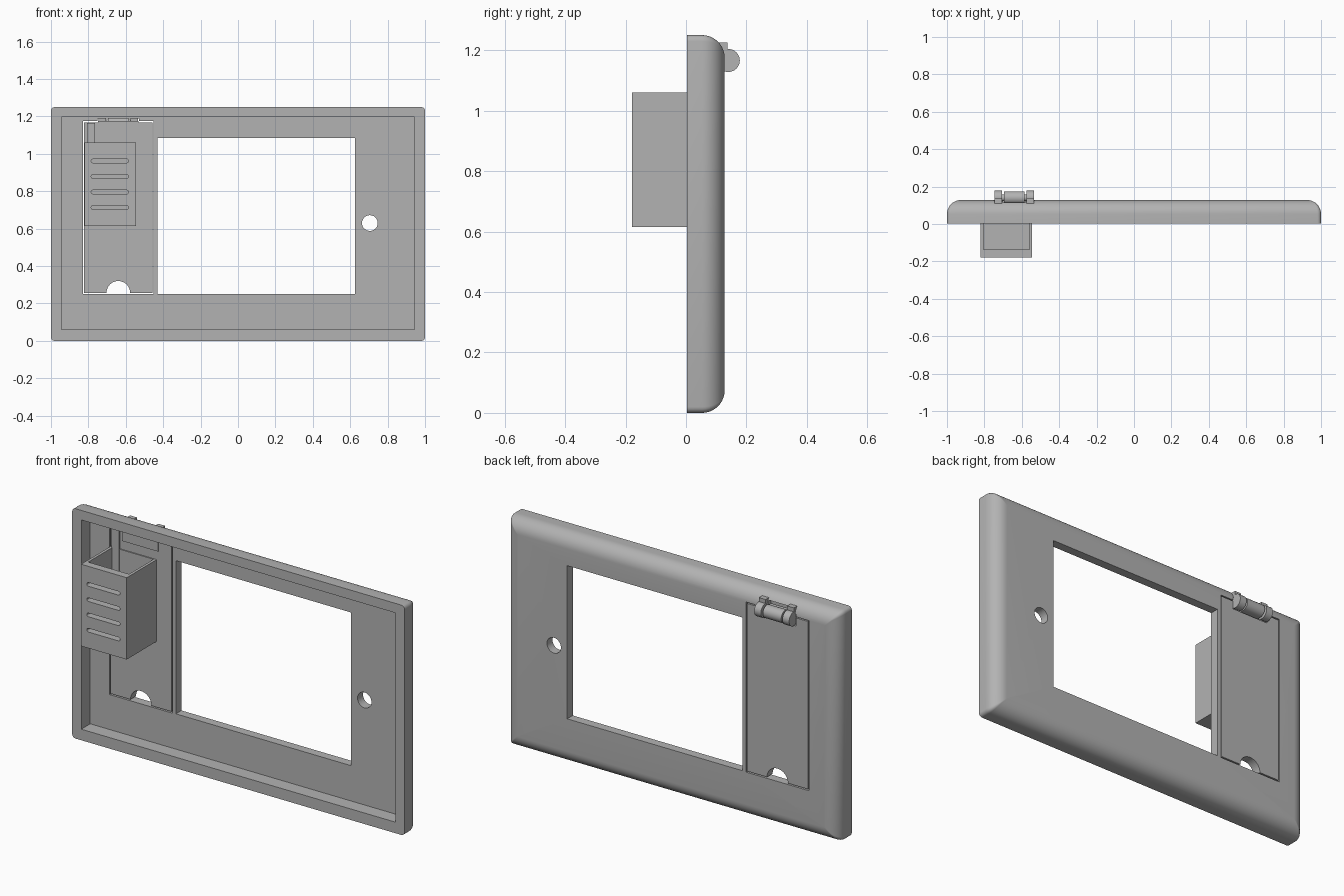
import bpy, bmesh
from math import sin, cos, pi

if "Cube" in bpy.data.objects:
    bpy.data.objects.remove(bpy.data.objects["Cube"])

grey = bpy.data.materials.new("plain_grey")
grey.use_nodes = True
grey.diffuse_color = (0.45, 0.45, 0.45, 1)
grey.node_tree.nodes["Principled BSDF"].inputs["Base Color"].default_value = (0.45, 0.45, 0.45, 1)

FRONT, FLOOR, BACK = 0.003, 0.08, 0.128   # plate depth levels
HEIGHT = 1.25
HINGE_X, HINGE_Y, HINGE_Z = -0.64, 0.14, 1.166


def finish(name, bm):
    bmesh.ops.recalc_face_normals(bm, faces=bm.faces)
    mesh = bpy.data.meshes.new(name)
    bm.to_mesh(mesh)
    bm.free()
    mesh.materials.append(grey)
    obj = bpy.data.objects.new(name, mesh)
    bpy.context.collection.objects.link(obj)
    return obj


def box(name, x, y, z):
    """Box from (low, high) pairs on each axis."""
    bm = bmesh.new()
    bmesh.ops.create_cube(bm, size=1)
    for v in bm.verts:
        v.co = [r[0] if c < 0 else r[1] for c, r in zip(v.co, (x, y, z))]
    return finish(name, bm)


def extrude_outline(name, points, y0, y1):
    bm = bmesh.new()
    face = bm.faces.new([bm.verts.new((x, y0, z)) for x, z in points])
    out = bmesh.ops.extrude_face_region(bm, geom=[face])
    for v in out["geom"]:
        if isinstance(v, bmesh.types.BMVert):
            v.co.y = y1
    return finish(name, bm)


def disc(name, x, z, radius, y0, y1, sides=48):
    pts = [(x + radius * cos(2 * pi * i / sides), z + radius * sin(2 * pi * i / sides))
           for i in range(sides)]
    return extrude_outline(name, pts, y0, y1)


def barrel(name, x0, x1, radius):
    """Cylinder along x on the hinge axis."""
    bm = bmesh.new()
    rings = []
    for x in (x0, x1):
        rings.append([bm.verts.new((x, HINGE_Y + radius * cos(2 * pi * i / 32),
                                    HINGE_Z + radius * sin(2 * pi * i / 32))) for i in range(32)])
        bm.faces.new(rings[-1])
    for i in range(32):
        j = (i + 1) % 32
        bm.faces.new((rings[0][i], rings[0][j], rings[1][j], rings[1][i]))
    return finish(name, bm)


def rounded_rect(hx, hz, radius, cz, steps=5):
    pts = []
    for k, (sx, sz) in enumerate(((1, 1), (-1, 1), (-1, -1), (1, -1))):
        for i in range(steps):
            a = (k + i / (steps - 1)) * pi / 2
            pts.append((sx * (hx - radius) + radius * cos(a),
                        cz + sz * (hz - radius) + radius * sin(a)))
    return pts


def cut(obj, *cutters):
    for c in cutters:
        mod = obj.modifiers.new("cut", "BOOLEAN")
        mod.operation, mod.solver, mod.object = "DIFFERENCE", "EXACT", c
        c.hide_render = True
        c.hide_viewport = True


def smooth(obj):
    bpy.ops.object.select_all(action="DESELECT")
    obj.select_set(True)
    bpy.context.view_layer.objects.active = obj
    bpy.ops.object.shade_smooth_by_angle(angle=pi / 6)


# Face plate: rounded rectangle swept round the back edge
EDGE = 0.075
levels = [(FRONT, 0)] + [(BACK - EDGE + EDGE * sin(i * pi / 20), EDGE * (1 - cos(i * pi / 20)))
                         for i in range(11)]
bm = bmesh.new()
rings = []
for y, inset in levels:
    outline = rounded_rect(1 - inset, HEIGHT / 2 - inset, max(0.02 - inset * 0.4, 0.004), HEIGHT / 2)
    rings.append([bm.verts.new((x, y, z)) for x, z in outline])
for low, high in zip(rings, rings[1:]):
    for i in range(len(low)):
        j = (i + 1) % len(low)
        bm.faces.new((low[i], low[j], high[j], high[i]))
bm.faces.new(rings[0])
bm.faces.new(rings[-1])
plate = finish("face_plate", bm)
smooth(plate)
cut(plate,
    box("recess_cutter", (-0.945, 0.945), (-0.1, FLOOR), (0.06, 1.198)),
    box("window_cutter", (-0.43, 0.625), (-0.1, 0.3), (0.252, 1.085)),
    box("door_opening_cutter", (-0.829, -0.451), (-0.1, 0.3), (0.25, 1.175)),
    box("hinge_slot_cutter", (-0.75, -0.53), (0.05, 0.3), (1.1, 1.19)),
    box("hinge_relief_cutter", (-0.7, -0.58), (0.1, 0.3), (1.1, 1.215)),
    disc("screw_hole_cutter", 0.705, 0.63, 0.042, -0.1, 0.3))

# Hinged door with thumb notch
door = box("door", (-0.823, -0.457), (FLOOR, BACK), (0.257, 1.169))
cut(door, disc("thumb_notch_cutter", HINGE_X, 0.257, 0.063, -0.1, 0.3),
    box("door_hinge_cutter", (-0.75, -0.53), (0.1, 0.3), (1.125, 1.3)))
box("door_hinge_pad", (-0.748, -0.533), (FLOOR - 0.008, FLOOR + 0.01), (1.11, 1.175))
box("door_rib", (-0.808, -0.765), (FLOOR - 0.012, FLOOR + 0.01), (0.63, 1.165))

# Open-topped holder on the door, with rounded slots through its front
holder = box("holder", (-0.82, -0.545), (-0.178, FLOOR + 0.002), (0.615, 1.06))
cutters = [box("holder_cavity_cutter", (-0.805, -0.56), (-0.137, FLOOR - 0.006), (0.63, 1.3))]
for i in range(4):
    z, r = 0.713 + i * 0.083, 0.01
    ends = [(-0.595 + r * sin(a), z + r * cos(a)) for a in [pi * k / 8 for k in range(9)]]
    ends += [(-0.775 - r * sin(a), z - r * cos(a)) for a in [pi * k / 8 for k in range(9)]]
    cutters.append(extrude_outline(f"slot_cutter_{i + 1}", ends, -0.3, -0.1))
cut(holder, *cutters)

# Hinge: outer knuckles on the plate, middle knuckle on the door, pin between
for side, x0, x1 in (("right", -0.745, -0.705), ("left", -0.575, -0.535)):
    smooth(barrel(f"hinge_knuckle_{side}", x0, x1, 0.038))
    box(f"hinge_bracket_{side}", (x0, x1), (0.1, 0.137), (1.166, 1.225))
smooth(barrel("hinge_knuckle_middle", -0.695, -0.585, 0.035))
box("hinge_arm", (-0.695, -0.585), (0.09, HINGE_Y), (1.131, 1.166))
smooth(barrel("hinge_pin", -0.72, -0.56, 0.018))
